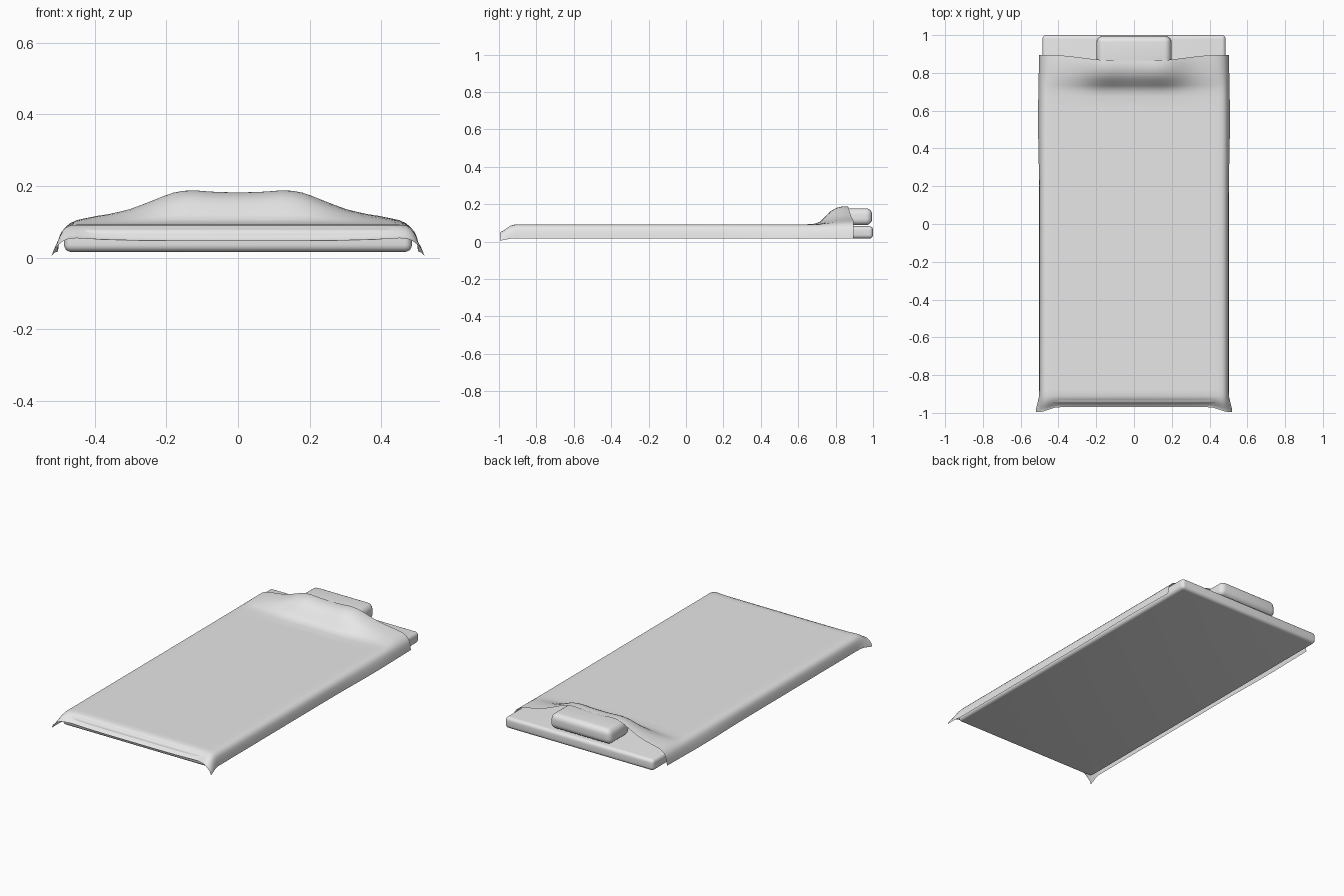
import bpy, bmesh, math

cube = bpy.data.objects.get("Cube")
if cube:
    bpy.data.objects.remove(cube, do_unlink=True)

grey = bpy.data.materials.new("bedding grey")
grey.use_nodes = True
grey.diffuse_color = (0.8, 0.8, 0.8, 1)
grey.node_tree.nodes["Principled BSDF"].inputs["Base Color"].default_value = (0.8, 0.8, 0.8, 1)


def finish(name, bm):
    mesh = bpy.data.meshes.new(name)
    bm.to_mesh(mesh)
    bm.free()
    mesh.materials.append(grey)
    obj = bpy.data.objects.new(name, mesh)
    bpy.context.collection.objects.link(obj)
    for o in bpy.context.selected_objects:
        o.select_set(False)
    bpy.context.view_layer.objects.active = obj
    obj.select_set(True)
    bpy.ops.object.shade_smooth_by_angle(angle=math.radians(50))
    return obj


def rounded_box(name, x, y0, y1, z0, z1, radius, puff=0.0):
    bm = bmesh.new()
    bmesh.ops.create_cube(bm, size=1)
    for v in bm.verts:
        v.co = (v.co.x * 2 * x, y0 + (v.co.y + 0.5) * (y1 - y0), z0 + (v.co.z + 0.5) * (z1 - z0))
        v.co.x *= 1 - puff * (v.co.z > (z0 + z1) / 2)
    bmesh.ops.bevel(bm, geom=bm.edges[:], offset=radius, segments=5, profile=0.5, affect='EDGES')
    return finish(name, bm)


def ramp(t):
    t = min(max(t, 0), 1)
    return t * t * (3 - 2 * t)


def lookup(points, t):
    # Linear interpolation through (position, value) pairs
    for (a, va), (b, vb) in zip(points, points[1:]):
        if t <= b:
            return va + (vb - va) * max(t - a, 0) / (b - a)
    return points[-1][1]


# Mattress and pillow
rounded_box("mattress", 0.485, -0.95, 1.0, 0.016, 0.082, 0.02)
rounded_box("pillow", 0.202, 0.80, 0.995, 0.088, 0.178, 0.033, 0.04)

# Blanket: half cross-section from the middle to the hanging hem
half = [(i * 0.03, 0.092) for i in range(16)]
half += [(0.468, 0.09), (0.481, 0.084), (0.490, 0.074), (0.495, 0.062), (0.499, 0.042), (0.502, 0.017)]
section = [(-x, z) for x, z in reversed(half[1:])] + half

# Fold over the pillow: height across the bed, and rise along it
across = [(0, 0.92), (0.07, 0.94), (0.13, 0.99), (0.17, 0.95), (0.2, 0.85), (0.25, 0.64), (0.3, 0.45),
          (0.35, 0.32), (0.4, 0.24), (0.45, 0.13), (0.485, 0)]
along = [(0.64, 0), (0.69, 0.04), (0.72, 0.16), (0.75, 0.5), (0.78, 0.79), (0.81, 0.94), (0.84, 1), (0.88, 0.98)]

rows = [-0.97, -0.967, -0.962, -0.955, -0.945, -0.93, -0.91, -0.88]
rows += [-0.8 + 0.1 * i for i in range(14)]
rows += [0.6 + 0.265 * i / 18 for i in range(19)]


def drape(x, z, y):
    side = abs(x)
    sign = 1 if x > 0 else -1
    hang = ramp((0.092 - z) / 0.075)
    foot = ramp((-0.90 - y) / 0.07)
    fold = lookup(across, side) * lookup(along, y) * 0.098
    # Front hem tucks down in the middle; its corners flare outward
    drop = 0.045 * foot ** 2 * (1 - 0.25 * (side / 0.5) ** 4) * (1 - 0.65 * hang)
    corner = ramp((side - 0.4) / 0.1)
    flare = 0.018 * foot * hang + 0.006 * hang * ramp(1 - abs(y - 0.55) / 0.4)
    new_y = y - 0.025 * foot * corner + 0.03 * ramp((side - 0.1) / 0.35) * ramp((y - 0.7) / 0.165)
    return (x + sign * flare, new_y, max(0, z + fold - drop))


bm = bmesh.new()
grid = [[bm.verts.new(drape(x, z, y)) for x, z in section] for y in rows]
for low, high in zip(grid, grid[1:]):
    for i in range(len(section) - 1):
        bm.faces.new((low[i], low[i + 1], high[i + 1], high[i]))
finish("blanket", bm)
